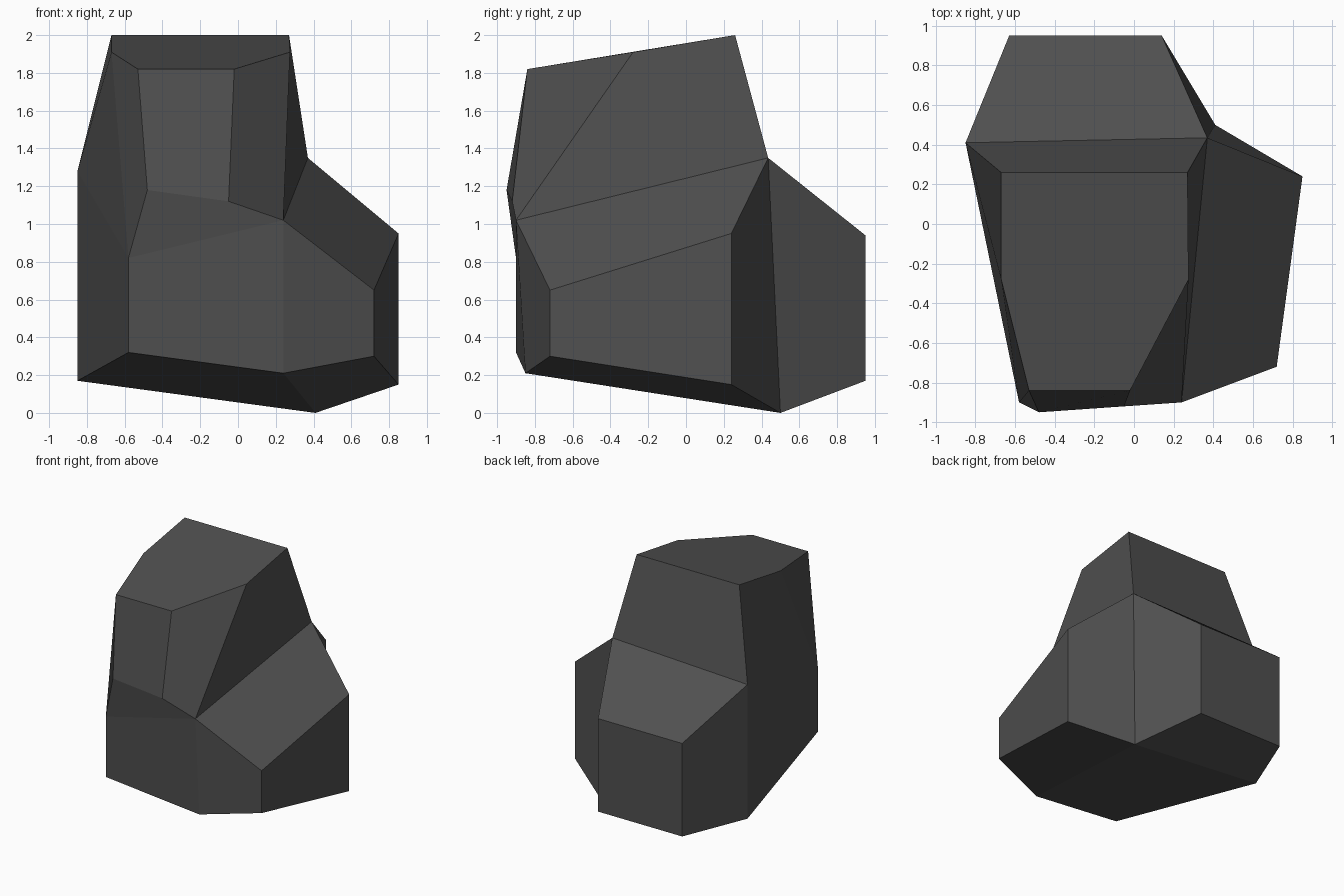
import bpy, bmesh

if "Cube" in bpy.data.objects:
    bpy.data.objects.remove(bpy.data.objects["Cube"])

# One flat stone colour
stone = bpy.data.materials.new("dark grey stone")
stone.diffuse_color = (0.08, 0.08, 0.08, 1)
stone.use_nodes = True
stone.node_tree.nodes["Principled BSDF"].inputs["Base Color"].default_value = stone.diffuse_color

# Body corners, going round from the front: lower point and shoulder point
lower = [(.24, -.85, .21), (.72, -.72, .30), (.85, .24, .15), (.41, .50, 0),
         (.14, .95, .17), (-.63, .95, .17), (-.85, .41, .17), (-.58, -.90, .32)]
upper = [(.24, -.90, 1.02), (.72, -.72, .65), (.85, .24, .95), (.37, .435, 1.35),
         (.14, .95, .94), (-.63, .95, .94), (-.85, .41, 1.28), (-.58, -.90, .82)]
# Front edge of the neck, and the sloping crown outline
brow = [(-.48, -.95, 1.18), (-.05, -.92, 1.12)]
crown = [(-.53, -.84, 1.82), (-.02, -.84, 1.82), (.275, -.28, 1.91),
         (.27, .26, 2), (-.67, .26, 2), (-.67, -.28, 1.91)]

bm = bmesh.new()


def ring(points):
    return [bm.verts.new(p) for p in points]


def bridge(a, b):
    """Join two closed rings of equal length with quads."""
    for i in range(len(a)):
        j = (i + 1) % len(a)
        bm.faces.new((a[i], a[j], b[j], b[i]))


low, up, front, top = ring(lower), ring(upper), ring(brow), ring(crown)

# Side walls of the body
bridge(low, up)

# Chipped underside: three slanted facets meeting at the lowest point
for ids in ((0, 1, 2, 3), (0, 3, 6, 7), (3, 4, 5, 6)):
    bm.faces.new([low[i] for i in ids])

# Right and back shoulders, and the front brow facet
bm.faces.new(up[0:4])
bm.faces.new(up[3:7])
bm.faces.new((up[7], up[0], front[1], front[0]))

# Upper block and its sloping top
neck = front + [up[i] for i in (0, 3, 6, 7)]
bridge(neck, top)
bm.faces.new(top)

bmesh.ops.recalc_face_normals(bm, faces=bm.faces)
mesh = bpy.data.meshes.new("rock")
bm.to_mesh(mesh)
bm.free()
mesh.materials.append(stone)
bpy.context.collection.objects.link(bpy.data.objects.new("rock", mesh))
